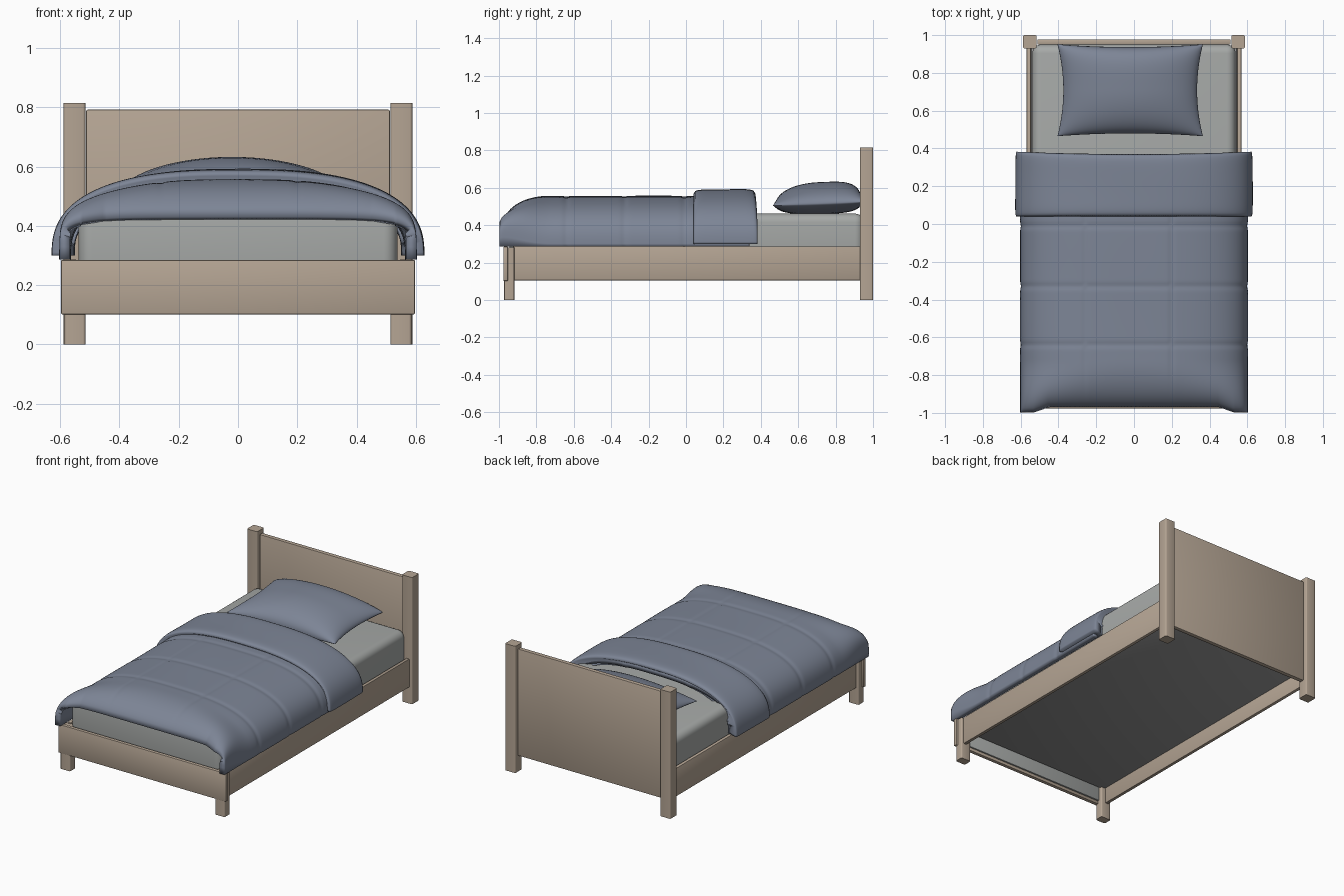
import bpy
import bmesh
import math

cube = bpy.data.objects.get("Cube")
if cube:
    bpy.data.objects.remove(cube, do_unlink=True)


def material(name, r, g, b):
    mat = bpy.data.materials.new(name)
    mat.use_nodes = True
    mat.diffuse_color = (r, g, b, 1)
    mat.node_tree.nodes["Principled BSDF"].inputs["Base Color"].default_value = (r, g, b, 1)
    return mat


WOOD = material("pale_wood", 0.46, 0.375, 0.295)
FABRIC = material("slate_blue_fabric", 0.205, 0.235, 0.305)
SHEET = material("grey_sheet", 0.385, 0.40, 0.39)
BASE = material("neutral_grey_base", 0.30, 0.30, 0.30)


def finish(name, bm, mat, angle=40):
    bmesh.ops.recalc_face_normals(bm, faces=bm.faces)
    mesh = bpy.data.meshes.new(name)
    bm.to_mesh(mesh)
    bm.free()
    mesh.materials.append(mat)
    obj = bpy.data.objects.new(name, mesh)
    bpy.context.collection.objects.link(obj)
    bpy.ops.object.select_all(action="DESELECT")
    obj.select_set(True)
    bpy.context.view_layer.objects.active = obj
    bpy.ops.object.shade_smooth_by_angle(angle=math.radians(angle))
    return obj


def box(name, xs, ys, zs, mat, bevel=0.004, segments=2, upright_only=False):
    """Box between limits, with all or only upright edges rounded."""
    bm = bmesh.new()
    bmesh.ops.create_cube(bm, size=1)
    for v in bm.verts:
        v.co = [lim[0] if c < 0 else lim[1] for c, lim in zip(v.co, (xs, ys, zs))]
    edges = [e for e in bm.edges
             if not upright_only or abs(e.verts[0].co.z - e.verts[1].co.z) > 0.01]
    bmesh.ops.bevel(bm, geom=edges, offset=bevel, segments=segments,
                    profile=0.5, affect="EDGES")
    return finish(name, bm, mat)


def sheet_faces(bm, rows):
    for a, b in zip(rows, rows[1:]):
        for i in range(len(a) - 1):
            bm.faces.new((a[i], a[i + 1], b[i + 1], b[i]))


# Frame: posts, legs and side rails in mirrored pairs
for side, s in (("left", 1), ("right", -1)):
    def span(a, b):
        return sorted((a * s, b * s))
    box("head_post_" + side, span(0.515, 0.588), (0.93, 1.0), (0, 0.815),
        WOOD, 0.008, 3, True)
    box("foot_leg_" + side, span(0.515, 0.585), (-0.972, -0.918), (0, 0.28),
        WOOD, 0.008, 3, True)
    box("side_rail_" + side, span(0.546, 0.568), (-0.925, 0.95), (0.105, 0.287), WOOD)

box("headboard", (-0.512, 0.512), (0.95, 0.978), (0.105, 0.792), WOOD)
box("foot_rail", (-0.597, 0.597), (-0.976, -0.952), (0.102, 0.285), WOOD)

# Mattress, its base and the lining behind the foot rail
box("mattress", (-0.538, 0.538), (-0.945, 0.95), (0.23, 0.462), SHEET, 0.046, 6)
box("mattress_base", (-0.545, 0.545), (-0.935, 0.945), (0.205, 0.24), BASE)
box("foot_lining", (-0.515, 0.515), (-0.953, -0.94), (0.12, 0.27), SHEET)


def bump(value, centre, width):
    return math.exp(-((value - centre) / width) ** 2)


def drape(name, y_start, y_end, half_width, hem, height, shape, rows, thickness):
    """Arched cloth; shape(y, x) gives scale, squareness, dip and y shift."""
    cols = 180
    bm = bmesh.new()
    grid = []
    for j in range(rows + 1):
        y = y_start + (y_end - y_start) * j / rows
        row = []
        for i in range(cols + 1):
            a = (i / cols - 0.5) * math.pi
            u = math.copysign(min(1, abs(math.sin(a))) ** 0.8, a)
            scale, power, dip, shift = shape(y, u * half_width)
            arch = max(0, 1 - abs(u) ** power) ** (1 / power)
            x = u * half_width * (1 - 0.6 * dip)
            z = hem + height * arch * scale * (1 - 1.4 * dip)
            row.append(bm.verts.new((x, y + shift, z)))
        grid.append(row)
    sheet_faces(bm, grid)
    obj = finish(name, bm, FABRIC, 60)
    if sum(p.normal.z for p in obj.data.polygons) < 0:
        obj.data.flip_normals()
    solid = obj.modifiers.new("thickness", "SOLIDIFY")
    solid.thickness = thickness
    solid.offset = -1
    return obj


# Quilted duvet, falling over the foot end with long corners
def duvet_shape(y, x):
    t = min(1, max(0, (-0.72 - y) / 0.25))
    scale = 0.53 + 0.47 * (1 - t ** 2.2) ** 0.6
    seams = sum(bump(y, c, 0.015) for c in (-0.64, -0.33, -0.01))
    seams += sum(bump(x, c, 0.012) for c in (-0.26, 0.2)) * (1 - t)
    corner = min(1, max(0, (abs(x) - 0.45) / 0.08))
    dip = 0.011 * min(seams, 1.2) + 0.002 * math.sin(9 * y + 5 * x)
    return scale, 2.75 + 3.25 * t * t, dip, -0.028 * t * t * corner


drape("duvet", -0.97, 0.34, 0.603, 0.287, 0.27, duvet_shape, 130, 0.035)


# Turned-back fold across the duvet, with rounded long edges
def fold_shape(y, x):
    t = abs(y - 0.205) / 0.165
    edge = 1 - (1 - min(1, t) ** 8) ** 0.5
    shift = 0.012 * (abs(x) / 0.62) ** 2 * max(0, (y - 0.2) / 0.165)
    return 1 - 0.06 * edge, 2.55, 0.014 * edge + 0.003 * math.sin(14 * y + 4 * x), shift


drape("duvet_fold", 0.04, 0.37, 0.628, 0.3, 0.292, fold_shape, 36, 0.075)


# Pillow: two domed sheets meeting at a seam, fuller toward the headboard
bm = bmesh.new()
n = 40
for lift in (0.115, -0.057):
    grid = []
    for j in range(n + 1):
        v = math.sin((j / n - 0.5) * math.pi)
        along = max(0, 1 - v * v) ** 0.43 if v < 0 else max(0, 1 - v ** 4) ** 0.38
        row = []
        for i in range(n + 1):
            u = math.sin((i / n - 0.5) * math.pi)
            puff = along * max(0, 1 - u * u) ** 0.55
            x = -0.02 + 0.385 * u * (1 - 0.08 * (1 - v * v))
            y = 0.708 + 0.243 * v * (1 - 0.06 * (1 - u * u))
            row.append(bm.verts.new((x, y, 0.505 + 0.01 * (v + 1) + lift * puff)))
        grid.append(row)
    sheet_faces(bm, grid)
bmesh.ops.remove_doubles(bm, verts=bm.verts, dist=0.0002)
finish("pillow", bm, FABRIC, 70)
